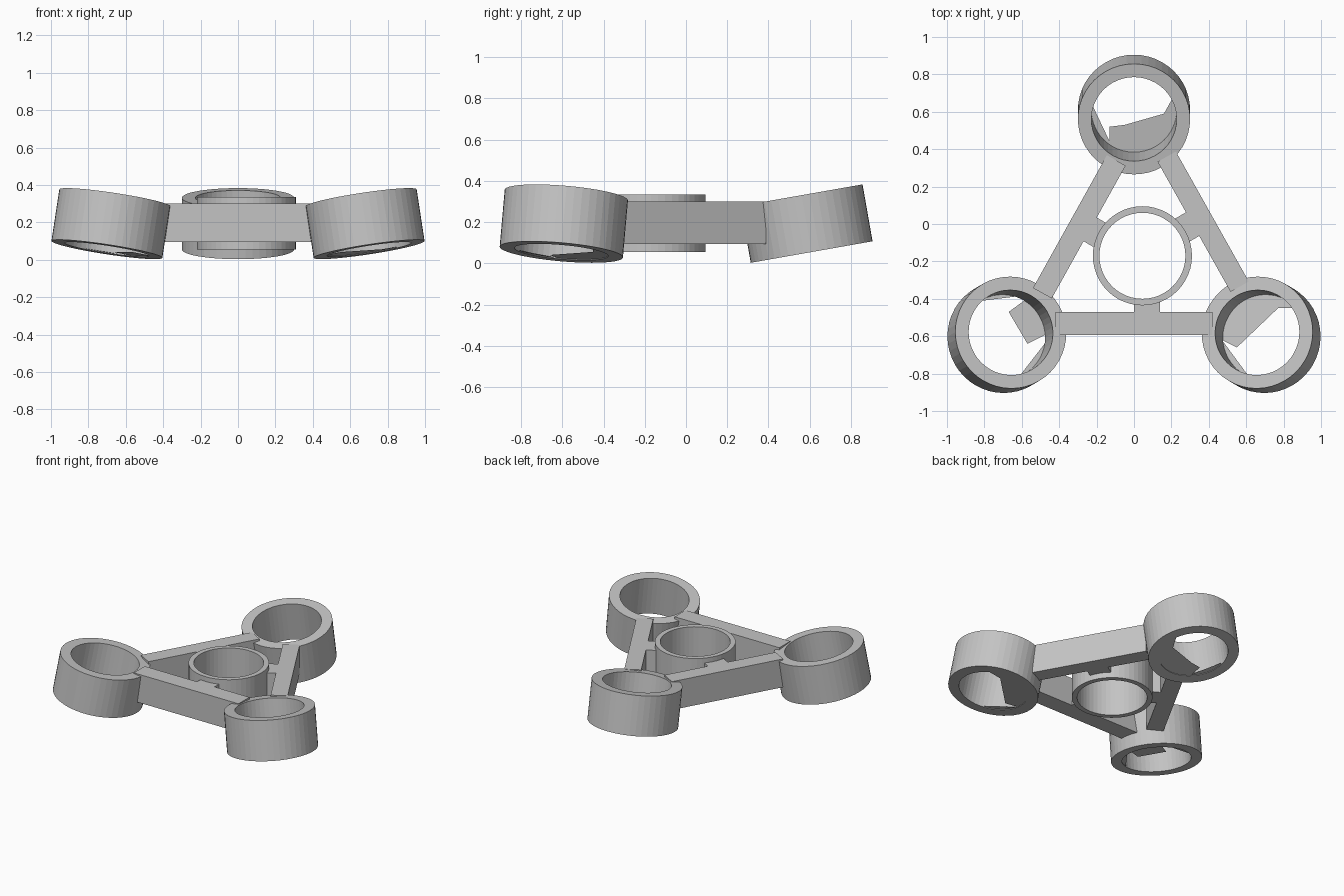
import bpy, bmesh, math
from mathutils import Vector, Matrix

cube = bpy.data.objects.get("Cube")
if cube:
    bpy.data.objects.remove(cube, do_unlink=True)

grey = bpy.data.materials.new("plain grey")
grey.use_nodes = True
colour = (0.55, 0.55, 0.55, 1)
grey.diffuse_color = colour
grey.node_tree.nodes["Principled BSDF"].inputs["Base Color"].default_value = colour

TILT = math.radians(10)
HUB = Vector((0, -0.2, 0))
REACH, HEIGHT = 0.785, 0.28
OUTER, INNER = 0.30, 0.228
BAR_LOW, BAR_HIGH = 0.095, 0.30


def finish(name, bm, matrix=Matrix()):
    mesh = bpy.data.meshes.new(name)
    bm.transform(matrix)
    bm.to_mesh(mesh)
    bm.free()
    mesh.materials.append(grey)
    obj = bpy.data.objects.new(name, mesh)
    bpy.context.collection.objects.link(obj)
    return obj


def ring(name, outer, inner, matrix):
    # Spin a rectangular wall section around the ring axis
    bm = bmesh.new()
    h = HEIGHT / 2
    verts = [bm.verts.new((r, 0, z)) for r, z in
             ((inner, -h), (outer, -h), (outer, h), (inner, h))]
    edges = [bm.edges.new((verts[i], verts[(i + 1) % 4])) for i in range(4)]
    bmesh.ops.spin(bm, geom=verts + edges, cent=(0, 0, 0), axis=(0, 0, 1),
                   angle=math.tau, steps=48)
    bmesh.ops.remove_doubles(bm, verts=bm.verts, dist=0.0005)
    bmesh.ops.recalc_face_normals(bm, faces=bm.faces)
    return finish(name, bm, matrix)


def bar(name, start, end, width):
    # Box running between two plan points
    a, b = Vector(start), Vector(end)
    d, mid = b - a, (a + b) / 2
    bm = bmesh.new()
    bmesh.ops.create_cube(bm, size=1)
    matrix = (Matrix.Translation((mid.x, mid.y, (BAR_LOW + BAR_HIGH) / 2))
              @ Matrix.Rotation(math.atan2(d.y, d.x), 4, 'Z')
              @ Matrix.Diagonal((d.length, width, BAR_HIGH - BAR_LOW, 1)))
    return finish(name, bm, matrix)


def floor_flap(name, points, direction, base):
    # Flat web lying just inside the tilted underside of a ring
    bm = bmesh.new()
    verts = []
    for x, y in points:
        offset = Vector((x, y, 0)) - Vector((base.x, base.y, 0))
        z = base.z + math.tan(TILT) * offset.dot(direction) + 0.004
        verts.append(bm.verts.new((x, y, z)))
    bm.faces.new(verts)
    bmesh.ops.recalc_face_normals(bm, faces=bm.faces)
    return finish(name, bm)


# Partial floors of the outer rings
flaps = {
    "back": [[(-0.22, 0.63), (-0.12, 0.42), (-0.2, 0.44), (-0.25, 0.55)],
             [(-0.13, 0.41), (-0.13, 0.52), (-0.05, 0.53), (0.16, 0.59),
              (0.21, 0.68), (0.25, 0.6), (0.19, 0.43), (0, 0.36)]],
    "left": [[(0.47, -0.62), (0.55, -0.66), (0.77, -0.45), (0.86, -0.45),
              (0.8, -0.37), (0.68, -0.34), (0.53, -0.4), (0.45, -0.53)],
             [(0.47, -0.62), (0.61, -0.81), (0.51, -0.78), (0.45, -0.68)]],
    "right": [[(-0.67, -0.47), (-0.57, -0.64), (-0.45, -0.58),
               (-0.48, -0.45), (-0.56, -0.39)],
              [(-0.85, -0.415), (-0.57, -0.38), (-0.7, -0.345)],
              [(-0.61, -0.81), (-0.47, -0.63), (-0.49, -0.76)]],
}

# Three outer rings, leaning inward at the top
for side, degrees in (("back", 90), ("left", -30), ("right", 210)):
    angle = math.radians(degrees)
    direction = Vector((math.cos(angle), math.sin(angle), 0))
    centre = HUB + direction * REACH + Vector((0, 0, 0.193))
    matrix = (Matrix.Translation(centre) @ Matrix.Rotation(angle, 4, 'Z')
              @ Matrix.Rotation(-TILT, 4, 'Y'))
    ring(side + "_outer_ring", OUTER, INNER, matrix)
    base = matrix @ Vector((0, 0, -HEIGHT / 2))
    for i, points in enumerate(flaps[side]):
        floor_flap(f"{side}_ring_floor_{i + 1}", points, direction, base)

# Bearing ring in the middle
ring("centre_ring", 0.265, 0.23, Matrix.Translation((0.045, -0.17, 0.195)))

# Triangle frame
bar("front_bar", (-0.42, -0.532), (0.42, -0.532), 0.125)
bar("right_bar", (-0.49, -0.37), (-0.095, 0.34), 0.115)
bar("left_bar", (0.565, -0.335), (0.175, 0.36), 0.112)

# Short blocks joining the frame to the centre ring
bar("front_connector", (0.07, -0.5), (0.07, -0.41), 0.14)
bar("right_connector", (-0.25, -0.02), (-0.165, -0.069), 0.145)
bar("left_connector", (0.325, 0.006), (0.24, -0.043), 0.145)
